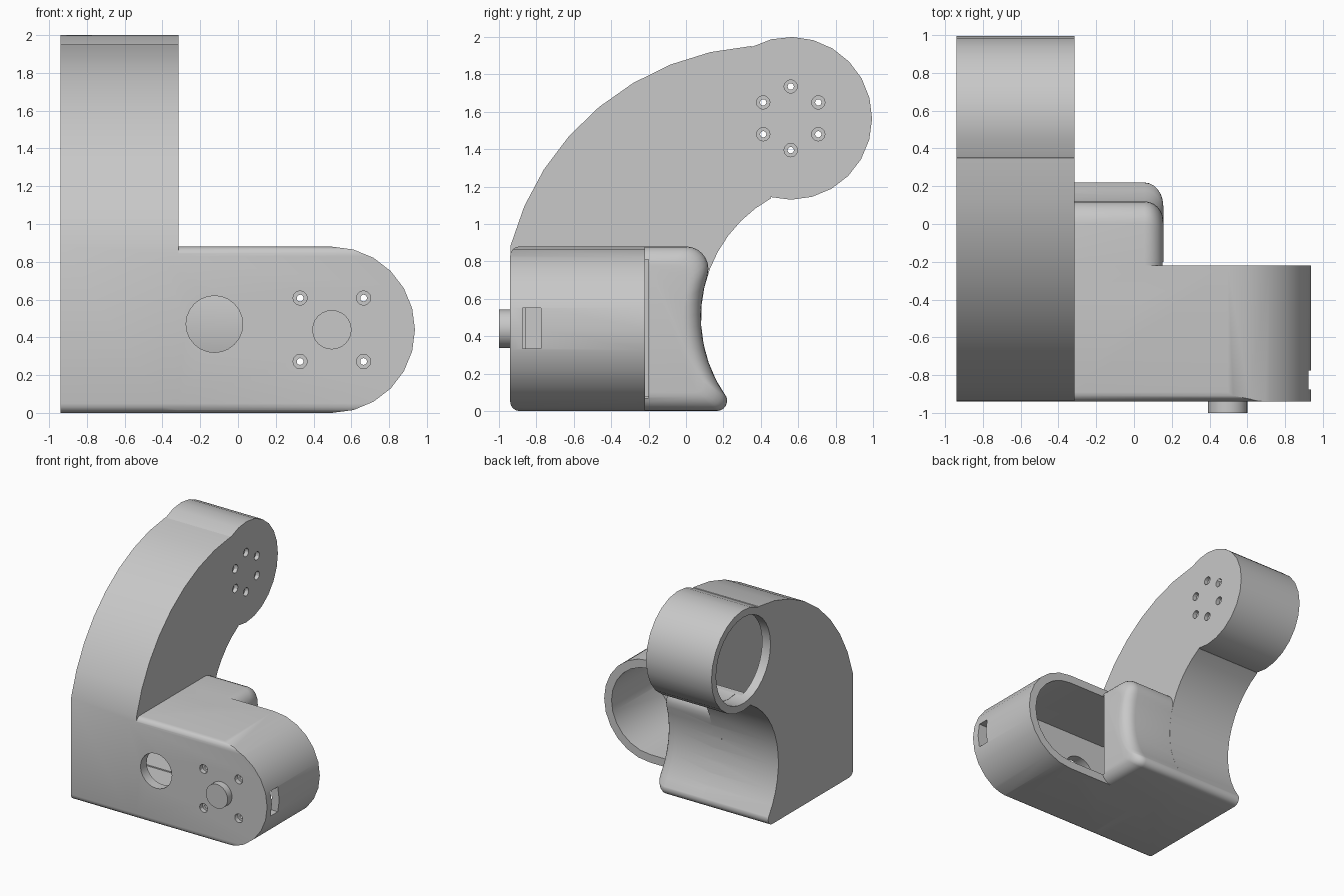
import bpy, bmesh
from math import sin, cos, radians

old = bpy.data.objects.get("Cube")
if old:
    bpy.data.objects.remove(old, do_unlink=True)

grey = bpy.data.materials.new("plain_grey")
grey.use_nodes = True
grey.diffuse_color = (0.58, 0.58, 0.58, 1)
grey.node_tree.nodes["Principled BSDF"].inputs["Base Color"].default_value = (0.58, 0.58, 0.58, 1)


def arc(u, v, r, start, end, n):
    """Points on a circular arc, angles in degrees."""
    angles = [radians(start + (end - start) * i / n) for i in range(n + 1)]
    return [(u + r * cos(a), v + r * sin(a)) for a in angles]


def circle(u, v, r, n=24):
    return arc(u, v, r, 0, 360, n)[:-1]


def loft(name, rings):
    """Solid through a list of matching 3D rings, capped at both ends."""
    bm = bmesh.new()
    loops = [[bm.verts.new(p) for p in ring] for ring in rings]
    n = len(loops[0])
    for a, b in zip(loops, loops[1:]):
        for i in range(n):
            j = (i + 1) % n
            bm.faces.new((a[i], a[j], b[j], b[i]))
    bm.faces.new(loops[0])
    bm.faces.new(loops[-1])
    bmesh.ops.recalc_face_normals(bm, faces=bm.faces)
    mesh = bpy.data.meshes.new(name)
    bm.to_mesh(mesh)
    bm.free()
    mesh.materials.append(grey)
    ob = bpy.data.objects.new(name, mesh)
    bpy.context.collection.objects.link(ob)
    return ob


def prism_x(name, pts, a, b):
    return loft(name, [[(x, u, v) for u, v in pts] for x in (a, b)])


def prism_y(name, pts, a, b):
    return loft(name, [[(u, y, v) for u, v in pts] for y in (a, b)])


def combine(target, tool, operation):
    mod = target.modifiers.new(operation, "BOOLEAN")
    mod.operation = operation
    mod.solver = "EXACT"
    mod.object = tool
    bpy.context.view_layer.objects.active = target
    bpy.ops.object.modifier_apply(modifier=mod.name)
    bpy.data.objects.remove(tool, do_unlink=True)


PIVOT = (0.56, 1.565)      # arm end centre in y, z
MOTOR = (0.497, 0.44)      # motor centre in x, z


def saddle(t, top_angle, n):
    """Concave back curve from the bottom tip upward, inset by t."""
    tip = arc(0.165, 0.055, 0.055, -90, 15, 5) if t == 0 else [(0.1, t)]
    return tip + arc(0.81, 0.5, 0.73 + t, 215.4 - 70 * t, top_angle, n)


def arm_profile(t):
    """Side outline of the curved arm, inset by t."""
    pts = saddle(t, 119, 12)
    pts += arc(*PIVOT, 0.435 - 0.8 * t, -104.7, 118.6, 15)
    pts += arc(0.45, 0.52, 1.435 - t, 94, 165.2, 8)
    if t == 0:
        return pts + arc(-0.89, 0.05, 0.05, 180, 270, 4)
    return pts + [(t - 0.94, t)]


def rear_block(name, x0, x1, t, r):
    """Block behind the housing, rounded at its +x end."""
    pts = saddle(t, 162.5, 10) + arc(0, 0.76, 0.12 - t, 0, 90, 6)
    pts += [(-0.4, 0.88 - t), (-0.4, t)]
    rings = [[(x0, y, z) for y, z in pts]]
    for i in range(7):
        a = radians(15 * i)
        d = r * (1 - cos(a))
        rings.append([(x1 - r + r * sin(a), -0.4 + (y + 0.4) * (1 - d / 0.5),
                       0.44 + (z - 0.44) * (1 - d / 0.44)) for y, z in pts])
    return loft(name, rings)


def slot_shape(r, left):
    cx, cz = MOTOR
    return arc(cx, cz, r, -90, 90, 12) + [(left, cz + r), (left, cz - r)]


# Housing: rounded front edges, round +x end
front = arc(-0.89, 0.83, 0.05, 90, 180, 4) + arc(-0.89, 0.05, 0.05, 180, 270, 4)
housing = prism_x("motor_housing", front + [(-0.22, 0), (-0.22, 0.88)], -0.4, 1)
combine(housing, prism_y("round_end", slot_shape(0.44, -0.6), -1.2, 0.2), "INTERSECT")

# Outer shell
bracket = prism_x("arm_bracket", arm_profile(0), -0.94, -0.315)
combine(bracket, housing, "UNION")
combine(bracket, rear_block("block", -0.4, 0.155, 0, 0.1), "UNION")

# Hollow interior: arm, block and motor pocket
cutters = [
    prism_x("arm_cavity", arm_profile(0.08), -0.86, -0.385),
    rear_block("block_cavity", -0.5, 0.07, 0.075, 0.05),
    prism_y("motor_pocket", slot_shape(0.37, -0.84), -0.855, -0.2),
    prism_x("arm_opening", circle(*PIVOT, 0.372, 32), -1.1, -0.8),
    prism_y("cable_hole", circle(-0.125, 0.47, 0.15), -1.1, -0.8),
    prism_x("side_slot", [(-0.875, 0.335), (-0.775, 0.335),
                          (-0.775, 0.55), (-0.875, 0.55)], 0.75, 1.1),
]

# Screw holes with counterbores
for y, z in circle(*PIVOT, 0.17, 6):
    dy, dz = y - PIVOT[0], z - PIVOT[1]
    u, v = PIVOT[0] - dz, PIVOT[1] + dy
    cutters.append(prism_x("arm_screw", circle(u, v, 0.017, 12), -0.5, -0.2))
    cutters.append(prism_x("arm_counterbore", circle(u, v, 0.036, 12), -0.35, -0.2))
for sx in (-1, 1):
    for sz in (-1, 1):
        u, v = MOTOR[0] + sx * 0.168, MOTOR[1] + sz * 0.168
        cutters.append(prism_y("motor_screw", circle(u, v, 0.018, 12), -1.1, -0.8))
        cutters.append(prism_y("motor_counterbore", circle(u, v, 0.038, 12), -1.1, -0.9))
for cutter in cutters:
    combine(bracket, cutter, "DIFFERENCE")

# Round boss on the front wall
boss = prism_y("front_boss", circle(*MOTOR, 0.104), -1, -0.87)

for ob in (bracket, boss):
    bpy.ops.object.select_all(action="DESELECT")
    ob.select_set(True)
    bpy.context.view_layer.objects.active = ob
    bpy.ops.object.shade_smooth_by_angle(angle=radians(30))
